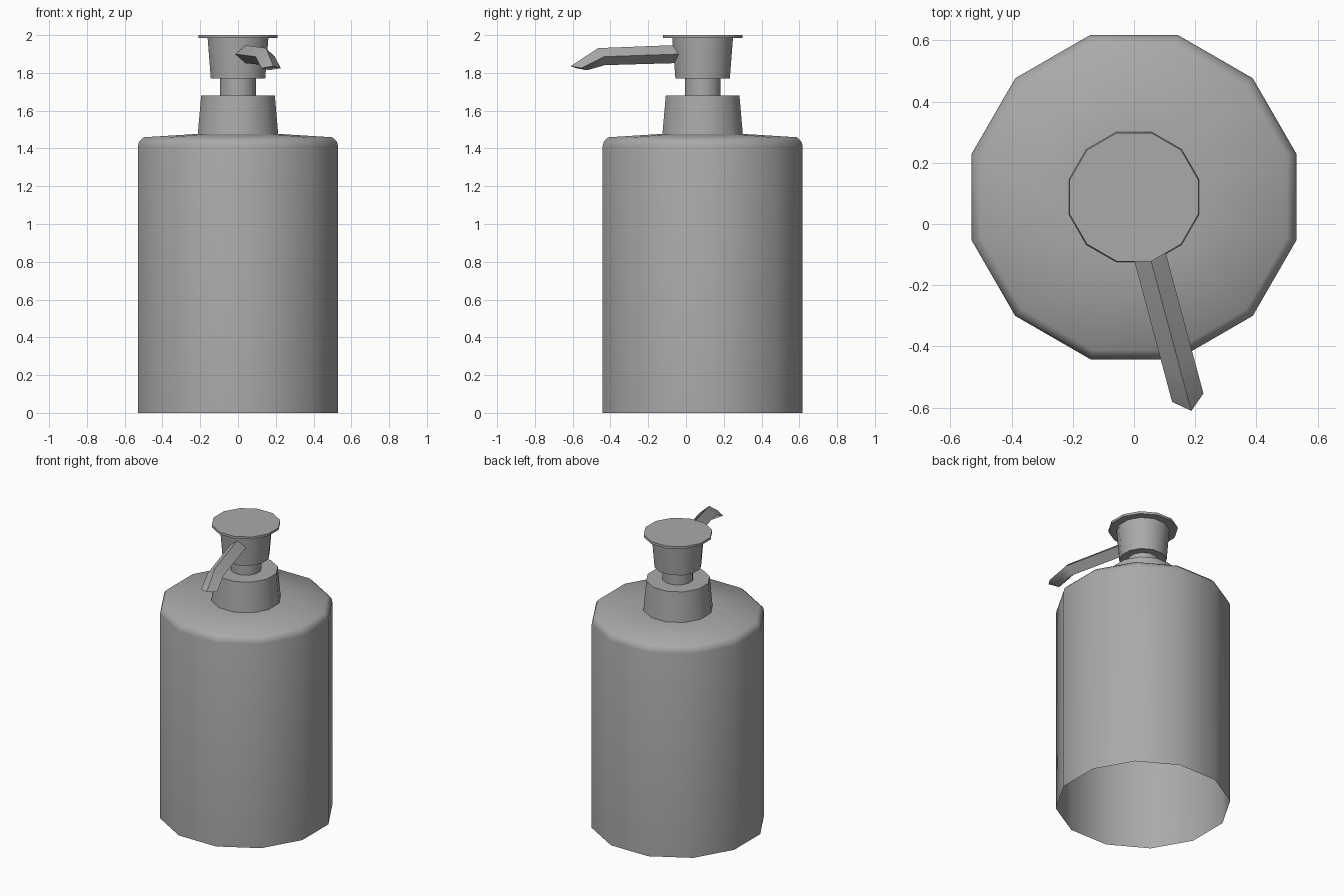
import bpy
import bmesh
from math import cos, sin, pi, radians

if "Cube" in bpy.data.objects:
    bpy.data.objects.remove(bpy.data.objects["Cube"], do_unlink=True)

SIDES = 12
CENTRE_Y = 0.088
TURN = radians(15)
FLAT = 1 / cos(pi / SIDES)   # turns distance to a flat side into distance to a corner

grey = bpy.data.materials.new("plain grey")
grey.use_nodes = True
colour = (0.4, 0.4, 0.4, 1)
grey.diffuse_color = colour
grey.node_tree.nodes["Principled BSDF"].inputs["Base Color"].default_value = colour


def make_part(name, rings, cap_start=True, cap_end=True):
    """Skin a list of equal rings of points, with optional end caps."""
    bm = bmesh.new()
    loops = [[bm.verts.new(p) for p in ring] for ring in rings]
    for a, b in zip(loops, loops[1:]):
        n = len(a)
        for i in range(n):
            j = (i + 1) % n
            bm.faces.new((a[i], a[j], b[j], b[i]))
    if cap_start:
        bm.faces.new(loops[0][::-1])
    if cap_end:
        bm.faces.new(loops[-1])
    bmesh.ops.recalc_face_normals(bm, faces=bm.faces)
    mesh = bpy.data.meshes.new(name)
    bm.to_mesh(mesh)
    bm.free()
    mesh.materials.append(grey)
    obj = bpy.data.objects.new(name, mesh)
    bpy.context.collection.objects.link(obj)
    bpy.ops.object.select_all(action="DESELECT")
    obj.select_set(True)
    bpy.context.view_layer.objects.active = obj
    bpy.ops.object.shade_smooth_by_angle(angle=radians(50))
    return obj


def turned(name, profile, **caps):
    """Twelve-sided turned part from (flat radius, height) pairs."""
    angles = [2 * pi * (i + 0.5) / SIDES for i in range(SIDES)]
    rings = [[(r * FLAT * cos(a), CENTRE_Y + r * FLAT * sin(a), z) for a in angles]
             for r, z in profile]
    return make_part(name, rings, **caps)


# Bottle, open underneath, with a softened shoulder
turned("bottle", [(0.53, 0), (0.53, 1.41), (0.523, 1.437), (0.5, 1.459), (0.2, 1.478)],
       cap_start=False)

# Pump: collar, neck, tapered head and press plate
turned("collar", [(0.213, 1.474), (0.195, 1.68)])
turned("neck", [(0.094, 1.67), (0.094, 1.78)])
turned("pump_head", [(0.144, 1.77), (0.161, 1.987)])
turned("press_plate", [(0.21, 1.984), (0.21, 2.0)])


# Spout: diamond section, bent down and cut at a slant
def diamond(top, bottom, half_width=0.053):
    """Ring from the (reach, height) of its top and bottom corners."""
    middle = [(t + b) / 2 for t, b in zip(top, bottom)]
    corners = [(*top, 0), (*middle, half_width), (*bottom, 0), (*middle, -half_width)]
    return [(s * sin(TURN) + w * cos(TURN), CENTRE_Y - s * cos(TURN) + w * sin(TURN), z)
            for s, z, w in corners]


make_part("spout", [
    diamond((0.1, 1.949), (0.1, 1.853)),
    diamond((0.573, 1.931), (0.536, 1.841)),
    diamond((0.723, 1.836), (0.634, 1.814)),
])
